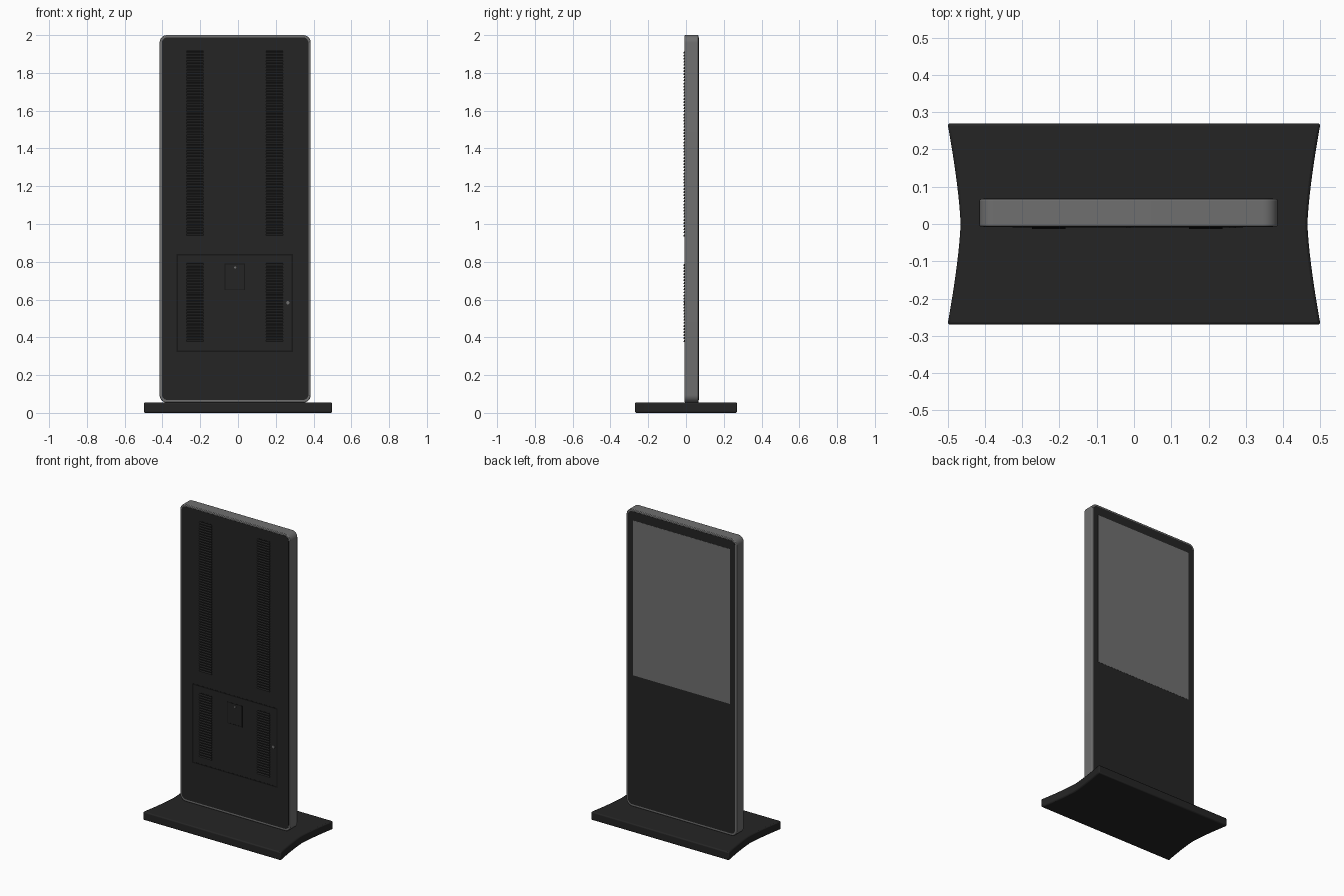
import bpy, bmesh, math

if "Cube" in bpy.data.objects:
    bpy.data.objects.remove(bpy.data.objects["Cube"], do_unlink=True)

CX = -0.015            # centre line of the cabinet
FRONT, BACK = -0.007, 0.067


def material(name, value, rough=0.5):
    m = bpy.data.materials.new(name)
    m.use_nodes = True
    colour = (value, value, value, 1)
    m.diffuse_color = colour
    bsdf = m.node_tree.nodes["Principled BSDF"]
    bsdf.inputs["Base Color"].default_value = colour
    bsdf.inputs["Roughness"].default_value = rough
    return m


charcoal = material("charcoal", 0.018)
grey = material("metal grey", 0.16)
screen_grey = material("screen grey", 0.16)
black = material("groove black", 0.008)


def finish(name, bm, mat, bevel=0, smooth=True):
    bmesh.ops.recalc_face_normals(bm, faces=bm.faces)
    mesh = bpy.data.meshes.new(name)
    bm.to_mesh(mesh)
    bm.free()
    ob = bpy.data.objects.new(name, mesh)
    bpy.context.collection.objects.link(ob)
    mesh.materials.append(mat)
    if bevel:
        mod = ob.modifiers.new("bevel", "BEVEL")
        mod.width, mod.segments = bevel, 2
        mod.limit_method, mod.angle_limit = "ANGLE", math.radians(40)
    if smooth:
        bpy.ops.object.select_all(action="DESELECT")
        ob.select_set(True)
        bpy.context.view_layer.objects.active = ob
        bpy.ops.object.shade_smooth_by_angle(angle=math.radians(30))
    return ob


def prism(bm, points, offset):
    """Extrude a closed outline along an offset vector."""
    face = bm.faces.new([bm.verts.new(p) for p in points])
    ext = bmesh.ops.extrude_face_region(bm, geom=[face])
    verts = [g for g in ext["geom"] if isinstance(g, bmesh.types.BMVert)]
    bmesh.ops.translate(bm, vec=offset, verts=verts)


def rounded_slab(name, x0, x1, z0, z1, y0, y1, r, mat, bevel=0):
    pts = []
    corners = [(x1 - r, z1 - r), (x0 + r, z1 - r), (x0 + r, z0 + r), (x1 - r, z0 + r)]
    for i, (cx, cz) in enumerate(corners):
        for k in range(9):
            a = math.pi / 2 * (i + k / 8)
            pts.append((cx + r * math.cos(a), y0, cz + r * math.sin(a)))
    bm = bmesh.new()
    prism(bm, pts, (0, y1 - y0, 0))
    return finish(name, bm, mat, bevel)


def box(bm, x0, x1, y0, y1, z0, z1):
    prism(bm, [(x0, y0, z0), (x1, y0, z0), (x1, y0, z1), (x0, y0, z1)], (0, y1 - y0, 0))


def outline(name, x0, x1, z0, z1, w):
    """Thin rectangular seam on the front panel."""
    bm = bmesh.new()
    y0, y1 = FRONT - 0.002, FRONT
    box(bm, x0, x1, y0, y1, z0, z0 + w)
    box(bm, x0, x1, y0, y1, z1 - w, z1)
    box(bm, x0, x0 + w, y0, y1, z0 + w, z1 - w)
    box(bm, x1 - w, x1, y0, y1, z0 + w, z1 - w)
    return finish(name, bm, black, smooth=False)


# Base plate with two inward-curving ends
N = 20
side = []
for i in range(N + 1):
    t = -1 + 2 * i / N
    side.append((0.465 + 0.035 * abs(t) ** 1.4, 0.27 * t, 0))
bm = bmesh.new()
prism(bm, side + [(-x, y, z) for x, y, z in reversed(side)], (0, 0, 0.055))
finish("base_plate", bm, charcoal, bevel=0.007)

# Cabinet shell, and the dark panels set in its rim
rounded_slab("cabinet_frame", CX - 0.4, CX + 0.4, 0.054, 2.0, FRONT, BACK, 0.04, grey, 0.004)
for name, y0, y1 in (("front_panel", FRONT - 0.001, FRONT + 0.004),
                     ("back_glass", BACK - 0.004, BACK + 0.001)):
    rounded_slab(name, CX - 0.388, CX + 0.388, 0.068, 1.988, y0, y1, 0.03, charcoal)

# Display area
bm = bmesh.new()
box(bm, CX - 0.352, CX + 0.352, BACK, BACK + 0.002, 0.915, 1.93)
finish("display_screen", bm, screen_grey, smooth=False)

# Service door and its small hatch
outline("service_door_seam", -0.326, 0.292, 0.322, 0.842, 0.008)
outline("hatch_seam", -0.071, 0.037, 0.65, 0.79, 0.004)


# Louvred vents: a dark backing plate with wedge slats
def vent(name, x0, x1, z0, z1):
    bm = bmesh.new()
    box(bm, x0, x1, FRONT - 0.002, FRONT, z0, z1)
    finish(name + "_backing", bm, black, smooth=False)
    bm = bmesh.new()
    count = round((z1 - z0) / 0.0163)
    step = (z1 - z0) / count
    for i in range(count):
        z = z0 + i * step
        prism(bm, [(x0, FRONT, z), (x0, FRONT - 0.007, z),
                   (x0, FRONT - 0.007, z + step * 0.25),
                   (x0, FRONT - 0.001, z + step * 0.75)], (x1 - x0, 0, 0))
    finish(name + "_slats", bm, charcoal, smooth=False)


for label, x0 in (("right", -0.273), ("left", 0.147)):
    vent("upper_vent_" + label, x0, x0 + 0.09, 0.935, 1.92)
    vent("lower_vent_" + label, x0, x0 + 0.09, 0.375, 0.795)

# Round locks
for name, x, z, r in (("door_lock", 0.264, 0.583, 0.009), ("hatch_lock", CX, 0.77, 0.006)):
    pts = [(x + r * math.cos(a), FRONT, z + r * math.sin(a))
           for a in (math.tau * k / 16 for k in range(16))]
    bm = bmesh.new()
    prism(bm, pts, (0, -0.004, 0))
    finish(name, bm, grey)
